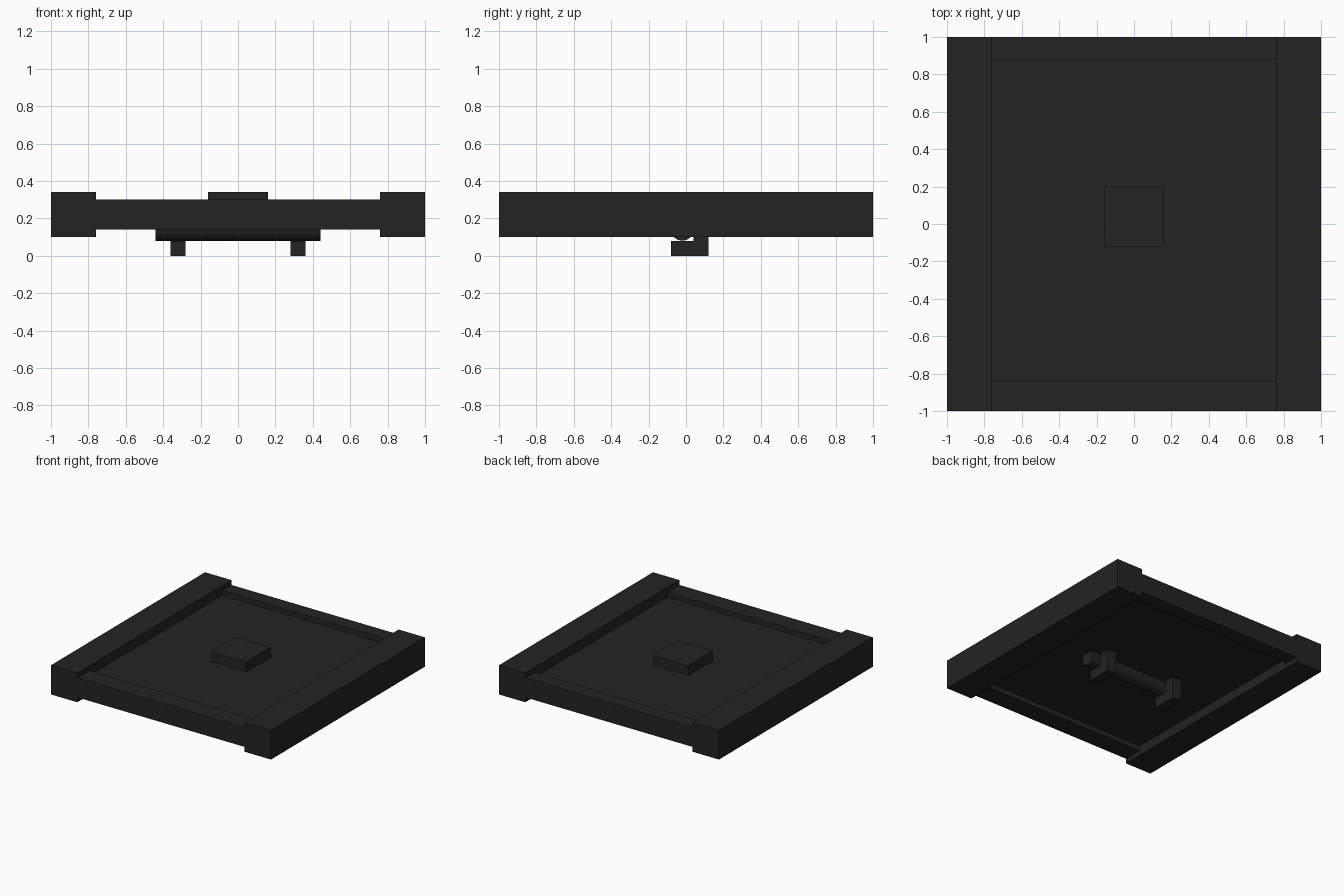
import bpy
import bmesh
import math
from mathutils import Matrix

if "Cube" in bpy.data.objects:
    bpy.data.objects.remove(bpy.data.objects["Cube"])

black = bpy.data.materials.new("soft black")
black.diffuse_color = (0.017, 0.017, 0.017, 1.0)
black.use_nodes = True
black.node_tree.nodes["Principled BSDF"].inputs["Base Color"].default_value = black.diffuse_color


def finish(name, bm, location=(0, 0, 0)):
    mesh = bpy.data.meshes.new(name)
    bm.to_mesh(mesh)
    bm.free()
    mesh.materials.append(black)
    obj = bpy.data.objects.new(name, mesh)
    obj.location = location
    bpy.context.collection.objects.link(obj)
    return obj


def box(name, x, y, z):
    """Box given by its (min, max) range on each axis."""
    bm = bmesh.new()
    size = [r[1] - r[0] for r in (x, y, z)]
    centre = [(r[0] + r[1]) / 2 for r in (x, y, z)]
    bmesh.ops.create_cube(bm, size=1, matrix=Matrix.Diagonal((*size, 1)))
    return finish(name, bm, centre)


def extrude_profile(name, points, x0, x1):
    """Solid from a (y, z) profile swept along x."""
    bm = bmesh.new()
    face = bm.faces.new([bm.verts.new((x0, y, z)) for y, z in points])
    new = bmesh.ops.extrude_face_region(bm, geom=[face])["geom"]
    verts = [v for v in new if isinstance(v, bmesh.types.BMVert)]
    bmesh.ops.translate(bm, vec=(x1 - x0, 0, 0), verts=verts)
    bmesh.ops.recalc_face_normals(bm, faces=bm.faces)
    return finish(name, bm)


# Frame: thick side rails and thinner end rails
box("left_rail", (-1, -0.76), (-1, 1), (0.10, 0.34))
box("right_rail", (0.76, 1), (-1, 1), (0.10, 0.34))
box("front_rail", (-0.76, 0.76), (-1, -0.84), (0.14, 0.30))
box("back_rail", (-0.76, 0.76), (0.88, 1), (0.14, 0.30))

# Recessed panel and raised block on top
box("panel", (-0.76, 0.76), (-0.84, 0.88), (0.18, 0.26))
box("top_block", (-0.16, 0.16), (-0.12, 0.20), (0.26, 0.34))

# L-shaped hooks under the panel
hook = [(-0.08, 0), (0.12, 0), (0.12, 0.18), (0.04, 0.18), (0.04, 0.08), (-0.08, 0.08)]
for side, x in (("left", -0.32), ("right", 0.32)):
    extrude_profile(side + "_hook", hook, x - 0.04, x + 0.04)

# Round bar resting in the hooks
bm = bmesh.new()
bmesh.ops.create_cone(bm, cap_ends=True, segments=16, radius1=0.06, radius2=0.06, depth=0.88,
                      matrix=Matrix.Rotation(math.pi / 2, 4, 'Y'))
finish("cross_bar", bm, (0, -0.02, 0.14))
